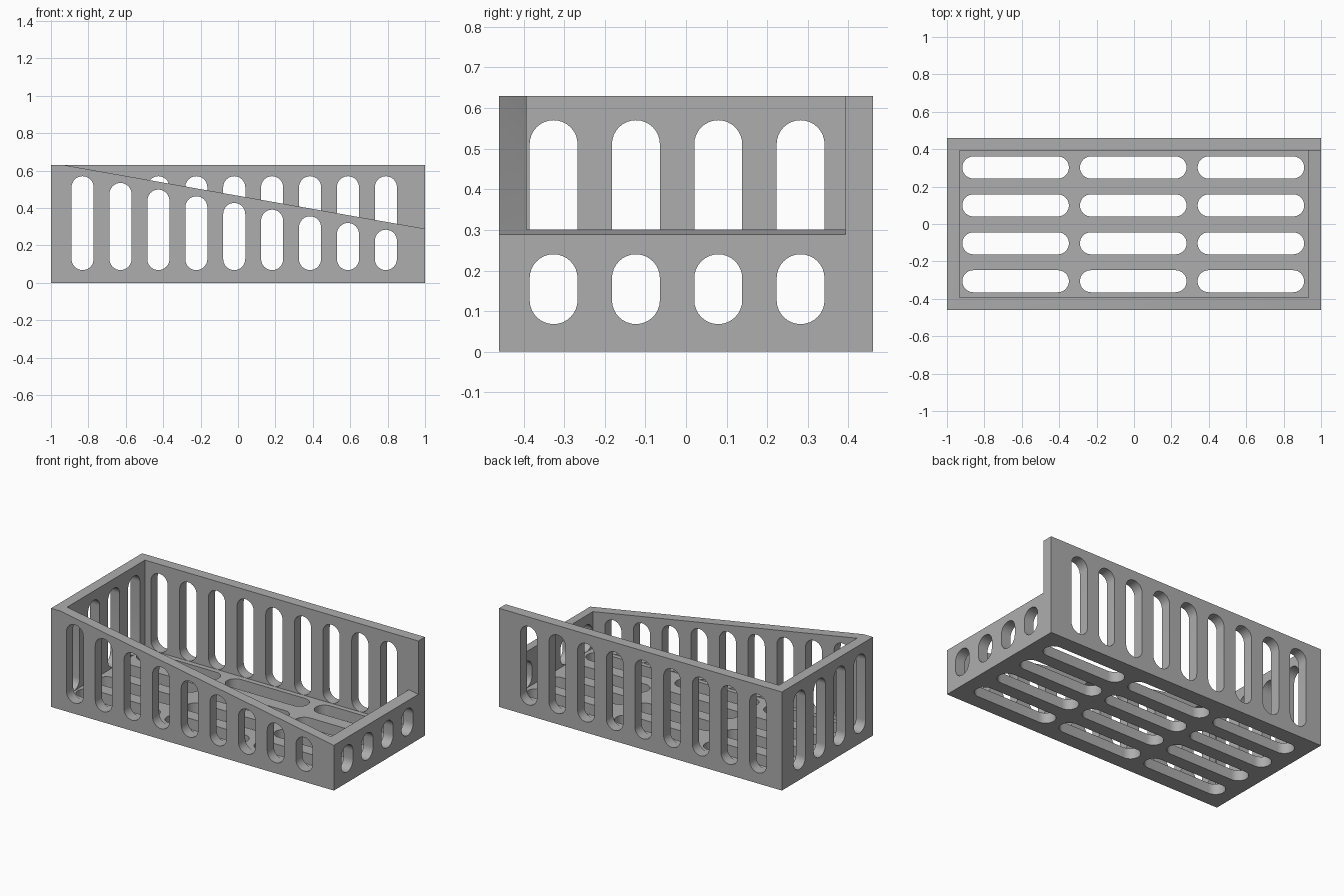
import bpy, bmesh
from math import sin, cos, pi, tan, radians
from mathutils import Vector

if "Cube" in bpy.data.objects:
    bpy.data.objects.remove(bpy.data.objects["Cube"], do_unlink=True)

# Overall sizes
HX, HY, H, T = 1.0, 0.46, 0.63, 0.067
SLOPE = tan(radians(10))
SLOT, PITCH = 0.059, 0.2027      # slot radius and spacing
X_IN, Y_IN = HX - T, HY - T
EXTRA = 0.005                    # how far cutters reach past a wall

grey = bpy.data.materials.new("plain grey")
grey.use_nodes = True
colour = (0.42, 0.42, 0.42, 1)
grey.diffuse_color = colour
grey.node_tree.nodes["Principled BSDF"].inputs["Base Color"].default_value = colour


def add_prism(bm, points, offset):
    """Extrude a closed 3D outline along an offset vector."""
    face = bm.faces.new([bm.verts.new(p) for p in points])
    ext = bmesh.ops.extrude_face_region(bm, geom=[face], use_keep_orig=True)
    moved = [v for v in ext["geom"] if isinstance(v, bmesh.types.BMVert)]
    bmesh.ops.translate(bm, verts=moved, vec=offset)


def capsule(low, high, centre, steps=16):
    """Outline of a slot running from low to high along its first axis."""
    pts = []
    for end, turn in ((high - SLOT, -pi / 2), (low + SLOT, pi / 2)):
        for i in range(steps + 1):
            a = turn + pi * i / steps
            pts.append((end + SLOT * cos(a), centre + SLOT * sin(a)))
    return pts


def finish(bm, name):
    bmesh.ops.recalc_face_normals(bm, faces=bm.faces[:])
    mesh = bpy.data.meshes.new(name)
    bm.to_mesh(mesh)
    bm.free()
    mesh.materials.append(grey)
    obj = bpy.data.objects.new(name, mesh)
    bpy.context.collection.objects.link(obj)
    return obj


def box(name, x, y, z0, z1):
    bm = bmesh.new()
    add_prism(bm, [(-x, -y, z0), (x, -y, z0), (x, y, z0), (-x, y, z0)],
              Vector((0, 0, z1 - z0)))
    return finish(bm, name)


def cut(target, cutter):
    cutter.hide_render = True
    mod = target.modifiers.new(cutter.name, "BOOLEAN")
    mod.operation, mod.solver, mod.object = "DIFFERENCE", "EXACT", cutter
    bpy.context.view_layer.objects.active = target
    bpy.ops.object.modifier_apply(modifier=mod.name)
    bpy.data.objects.remove(cutter, do_unlink=True)


# Open tray
basket = box("basket", HX, HY, 0, H)
cut(basket, box("cavity", X_IN, Y_IN, T, H + 0.2))

# Sloping rim over the front and left walls; the back wall stays tall
bm = bmesh.new()
far = HX + 0.2
rim = [(-X_IN, H), (far, H - SLOPE * (far + X_IN)), (far, H + 0.3), (-X_IN, H + 0.3)]
add_prism(bm, [(x, -HY - 0.2, z) for x, z in rim], Vector((0, HY + 0.2 + Y_IN, 0)))
cut(basket, finish(bm, "rim_wedge"))

# Slots
BOTTOM, TOP, LEFT_TOP = T + 0.001, 0.57, 0.24
depth = T + 0.05 + EXTRA
bm = bmesh.new()
for i in range(9):               # front and back walls
    x = -0.831 + PITCH * i
    for top, y in ((TOP - SLOPE * PITCH * i, -HY - 0.05), (TOP, Y_IN - EXTRA)):
        add_prism(bm, [(c, y, z) for z, c in capsule(BOTTOM, top, x)],
                  Vector((0, depth, 0)))
for i in range(4):               # right and left walls
    y = -0.326 + PITCH * i
    for top, x in ((TOP, -HX - 0.05), (LEFT_TOP, X_IN - EXTRA)):
        add_prism(bm, [(x, c, z) for z, c in capsule(BOTTOM, top, y)],
                  Vector((depth, 0, 0)))
for row in range(4):             # floor
    y = -0.306 + PITCH * row
    for col in range(3):
        x = -0.918 + 0.629 * col
        add_prism(bm, [(a, c, -0.05) for a, c in capsule(x, x + 0.57, y)],
                  Vector((0, 0, depth)))
cut(basket, finish(bm, "slots"))

# Smooth slot ends, sharp edges elsewhere
bpy.ops.object.select_all(action="DESELECT")
basket.select_set(True)
bpy.context.view_layer.objects.active = basket
bpy.ops.object.shade_smooth_by_angle(angle=radians(30))
